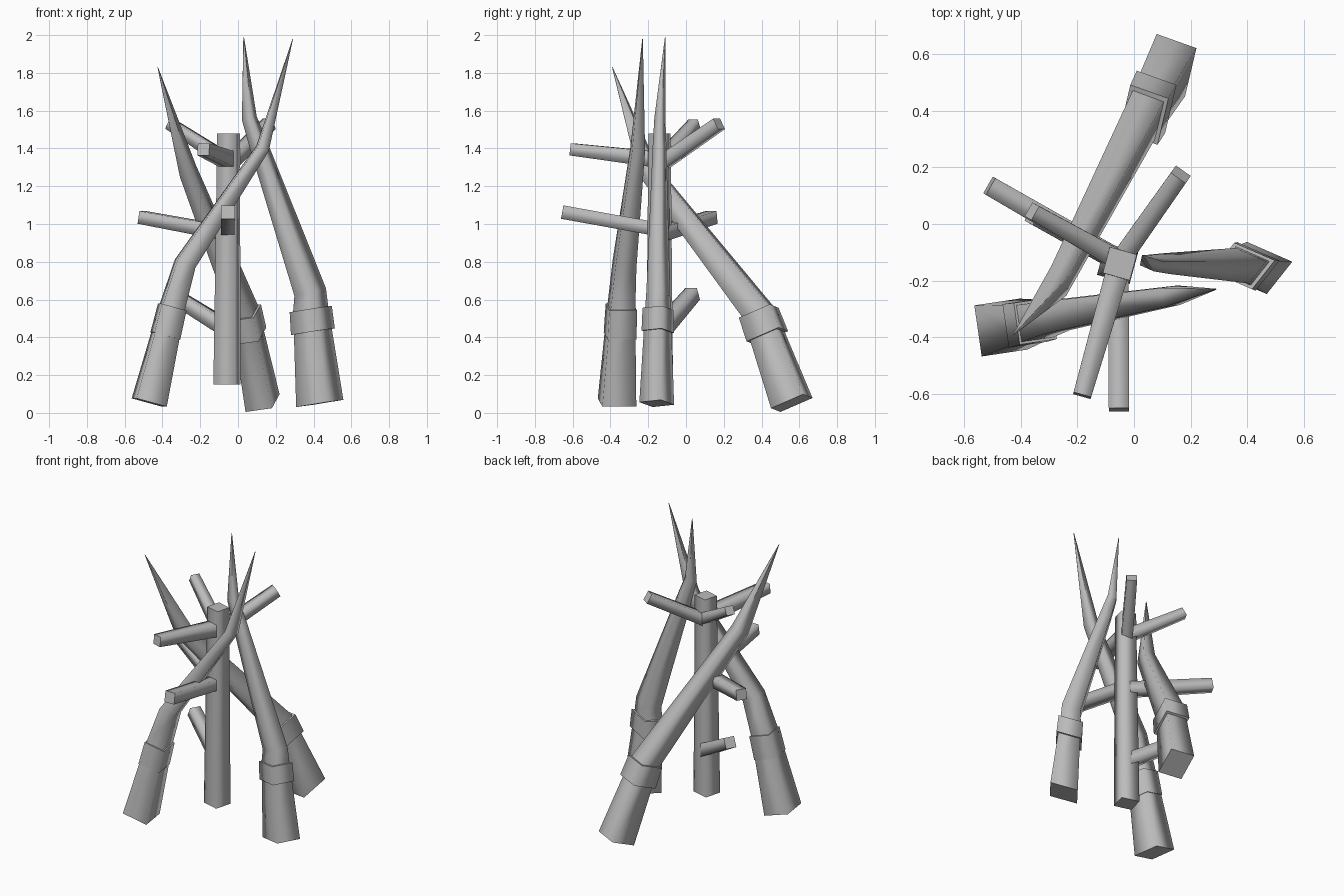
import bpy, bmesh
from mathutils import Vector

if "Cube" in bpy.data.objects:
    bpy.data.objects.remove(bpy.data.objects["Cube"], do_unlink=True)

GREY = (0.5, 0.5, 0.5, 1)
grey = bpy.data.materials.new("plain grey")
grey.use_nodes = True
grey.diffuse_color = GREY
grey.node_tree.nodes["Principled BSDF"].inputs["Base Color"].default_value = GREY


def beam(name, path, scales, u, v):
    """Four-sided beam along a path; u and v are half edges of its first ring."""
    path = [Vector(p) for p in path]
    u, v = Vector(u), Vector(v)
    steps = [(b - a).normalized() for a, b in zip(path, path[1:])]
    bm = bmesh.new()
    rings = []
    for i, (p, s) in enumerate(zip(path, scales)):
        tangent = steps[max(i - 1, 0)] + steps[min(i, len(steps) - 1)]
        turn = steps[0].rotation_difference(tangent)
        corners = (-u - v, u - v, u + v, v - u)
        rings.append([bm.verts.new(p + (turn @ c) * s) for c in corners])
    for low, high in zip(rings, rings[1:]):
        for k in range(4):
            n = (k + 1) % 4
            bm.faces.new((low[k], low[n], high[n], high[k])).smooth = True
    # flat, sharp-edged ends
    for end in (rings[0], rings[-1]):
        cap = bm.faces.new(end)
        for e in cap.edges:
            e.smooth = False
    bmesh.ops.recalc_face_normals(bm, faces=bm.faces)
    mesh = bpy.data.meshes.new(name)
    bm.to_mesh(mesh)
    bm.free()
    mesh.materials.append(grey)
    obj = bpy.data.objects.new(name, mesh)
    bpy.context.collection.objects.link(obj)


def spike(name, path, scales, u, v, band_start, band_scale):
    """Bent pointed leg with a band round the top of its thick foot."""
    beam(name, path, scales, u, v)
    foot, knee = Vector(path[0]), Vector(path[1])
    beam(name + "_band", [foot.lerp(knee, band_start), knee],
         [band_scale, band_scale * 0.96], u, v)


def branch(name, start, tip, thick, thin):
    """Short square stick growing out of the post."""
    along = (Vector(tip) - Vector(start)).normalized()
    side = along.cross(Vector((0, 0, 1))).normalized()
    beam(name, [start, tip], [thick, thin], side, side.cross(along))


# Central post
beam("post", [(-0.058, -0.14, 0.15), (-0.05, -0.14, 1.48)], [1.15, 0.95],
     (0.05, -0.014, 0), (0.013, 0.048, 0))

# Three leaning spikes
spike("right_spike",
      [(-0.47, -0.365, 0.055), (-0.348, -0.342, 0.56), (-0.28, -0.325, 0.79),
       (0.13, -0.255, 1.40), (0.29, -0.23, 1.98)],
      [1, 0.72, 0.62, 0.38, 0.015],
      (0.08, 0.012, -0.022), (-0.013, 0.09, 0), 0.7, 0.85)
spike("left_spike",
      [(0.433, -0.155, 0.05), (0.385, -0.148, 0.55), (0.382, -0.147, 0.64),
       (0.115, -0.14, 1.40), (0.06, -0.138, 1.56), (0.03, -0.11, 1.99)],
      [1, 0.74, 0.68, 0.4, 0.32, 0.015],
      (0.08, -0.035, 0.013), (0.045, 0.057, 0.006), 0.76, 0.93)
spike("back_spike",
      [(0.13, 0.56, 0.052), (0.035, 0.385, 0.53), (-0.265, -0.2, 1.28),
       (-0.425, -0.39, 1.83)],
      [1, 0.78, 0.5, 0.015],
      (0.07, -0.025, 0.01), (0.02, 0.085, 0.037), 0.74, 1.0)

# Branches around the post
branch("upper_back_left_branch", (-0.05, -0.13, 1.32), (0.165, 0.175, 1.53), 0.035, 0.032)
branch("upper_back_right_branch", (-0.05, -0.13, 1.33), (-0.36, 0.045, 1.53), 0.035, 0.028)
branch("upper_front_branch", (-0.05, -0.14, 1.34), (-0.183, -0.605, 1.395), 0.042, 0.032)
branch("middle_back_right_branch", (-0.05, -0.13, 0.95), (-0.51, 0.135, 1.035), 0.038, 0.034)
branch("middle_front_branch", (-0.055, -0.14, 0.97), (-0.053, -0.655, 1.063), 0.036, 0.036)
branch("lower_back_right_branch", (-0.05, -0.13, 0.44), (-0.355, 0.035, 0.63), 0.04, 0.035)
